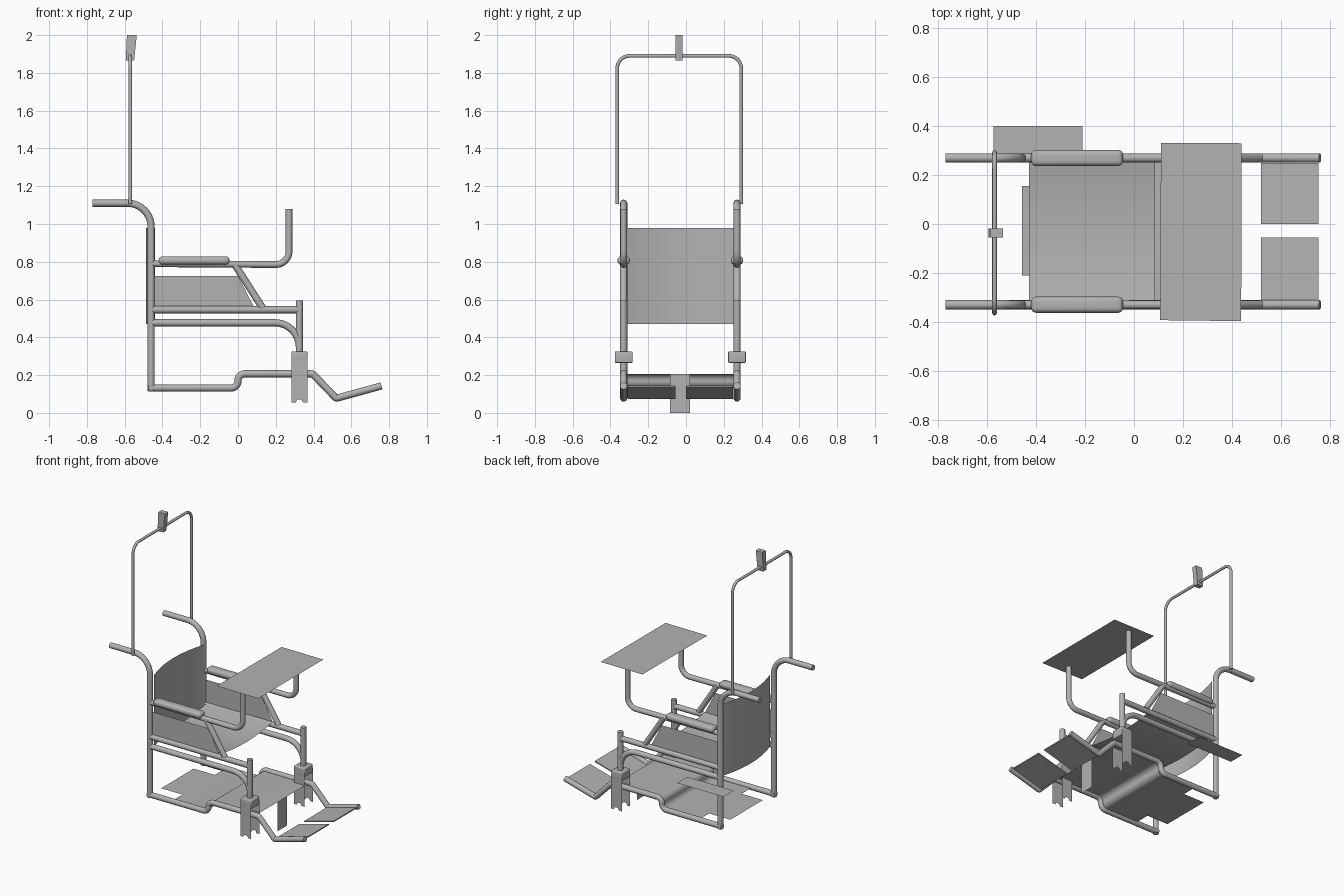
import bpy, math
from mathutils import Vector

if "Cube" in bpy.data.objects:
    bpy.data.objects.remove(bpy.data.objects["Cube"])

grey = bpy.data.materials.new("grey")
grey.diffuse_color = (0.45, 0.45, 0.45, 1)
grey.use_nodes = True
grey.node_tree.nodes["Principled BSDF"].inputs["Base Color"].default_value = grey.diffuse_color
CY = -0.03            # middle of the chair across its width
HALF = 0.30           # distance of each side frame from the middle


def add_mesh(name, verts, faces, smooth=False):
    me = bpy.data.meshes.new(name)
    me.from_pydata(verts, [], faces)
    me.materials.append(grey)
    for p in me.polygons:
        p.use_smooth = smooth
    ob = bpy.data.objects.new(name, me)
    bpy.context.collection.objects.link(ob)
    return ob


def fillet(pts, radii, n=8):
    """Round the inner corners of a polyline."""
    pts = [Vector(p) for p in pts]
    out = [pts[0]]
    for i in range(1, len(pts) - 1):
        p, r = pts[i], radii[i - 1]
        a, b = (pts[i - 1] - p).normalized(), (pts[i + 1] - p).normalized()
        half = a.angle(b) / 2
        d = r / math.tan(half)
        c = p + (a + b).normalized() * (r / math.sin(half))
        s, e = p + a * d - c, p + b * d - c
        for k in range(n + 1):
            v = s.lerp(e, k / n)
            out.append(c + v.normalized() * r)
    return out + [pts[-1]]


def tube(name, pts, r=0.019):
    cu = bpy.data.curves.new(name, 'CURVE')
    cu.dimensions = '3D'
    cu.bevel_depth = r
    cu.bevel_resolution = 4
    cu.use_fill_caps = True
    sp = cu.splines.new('POLY')
    sp.points.add(len(pts) - 1)
    for q, p in zip(sp.points, pts):
        q.co = (*p, 1)
    tmp = bpy.data.objects.new(name + "_path", cu)
    bpy.context.collection.objects.link(tmp)
    dg = bpy.context.evaluated_depsgraph_get()
    me = bpy.data.meshes.new_from_object(tmp.evaluated_get(dg))
    bpy.data.objects.remove(tmp)
    me.materials.clear()
    me.materials.append(grey)
    ob = bpy.data.objects.new(name, me)
    bpy.context.collection.objects.link(ob)
    bpy.ops.object.select_all(action='DESELECT')
    ob.select_set(True)
    bpy.context.view_layer.objects.active = ob
    bpy.ops.object.shade_smooth_by_angle(angle=math.radians(40))
    return ob


def box(name, x, y, z, bevel=0):
    v = [(a, b, c) for a in x for b in y for c in z]
    f = [(0, 1, 3, 2), (4, 6, 7, 5), (0, 4, 5, 1), (2, 3, 7, 6), (0, 2, 6, 4), (1, 5, 7, 3)]
    ob = add_mesh(name, v, f, bevel > 0)
    if bevel:
        m = ob.modifiers.new("round", 'BEVEL')
        m.width, m.segments = bevel, 5
    return ob


def strip(name, a, b, smooth=True):
    """Sheet spanned between two matching rows of points."""
    n = len(a)
    return add_mesh(name, list(a) + list(b),
                    [(i, i + 1, n + i + 1, n + i) for i in range(n - 1)], smooth)


# Side frames
for side, s in (("left", -1), ("right", 1)):
    y = CY + s * HALF
    P = lambda *xz: [(x, y, z) for x, z in xz]
    tube(side + "_back_post", fillet(P((-0.77, 1.11), (-0.46, 1.11), (-0.46, 0.115)), [0.125], 12))
    tube(side + "_lower_rail_and_footrest", fillet(
        P((-0.475, 0.132), (0.0, 0.132), (0.0, 0.207), (0.395, 0.207), (0.52, 0.077), (0.76, 0.143)),
        [0.036, 0.036, 0.03, 0.012], 6))
    tube(side + "_seat_rail", fillet(P((-0.46, 0.477), (0.325, 0.477), (0.325, 0.30)), [0.13], 10))
    tube(side + "_upper_rail", P((-0.46, 0.546), (0.325, 0.546)))
    tube(side + "_front_post", P((0.325, 0.595), (0.325, 0.30)))
    tube(side + "_arm_and_table_support", fillet(
        P((-0.46, 0.79), (0.27, 0.785), (0.27, 1.08)), [0.07], 10), 0.018)
    tube(side + "_arm_brace", P((-0.02, 0.79), (0.13, 0.556)))
    box(side + "_arm_pad", (-0.42, -0.045), (y - 0.033, y + 0.033), (0.785, 0.829), 0.02)
    add_mesh(side + "_arm_panel", P((-0.45, 0.56), (0.085, 0.56), (0.0, 0.725), (-0.45, 0.725)), [(0, 1, 2, 3)])

    # Caster fork: block with two notched cheeks
    box(side + "_caster_block", (0.282, 0.368), (y - 0.047, y + 0.047), (0.265, 0.325), 0.006)
    for k, t in (("inner", -s), ("outer", s)):
        yy = y + t * 0.047
        add_mesh(f"{side}_{k}_caster_cheek",
                 [(x, yy, z) for x, z in ((0.282, 0.30), (0.282, 0.055), (0.305, 0.055), (0.315, 0.072),
                                          (0.335, 0.072), (0.345, 0.055), (0.368, 0.055), (0.368, 0.30))],
                 [tuple(range(8))])

    # Footplate resting on the footrest tube
    ys = (-0.31, -0.055) if s < 0 else (0.0, 0.25)
    v = [(x, b, z + h) for x, z in ((0.52, 0.077), (0.755, 0.141)) for b in ys for h in (-0.004, 0.004)]
    add_mesh(side + "_footplate", v, [(0, 1, 3, 2), (4, 6, 7, 5), (0, 4, 5, 1),
                                      (2, 3, 7, 6), (0, 2, 6, 4), (1, 5, 7, 3)])

# Sagging seat and curved backrest
ts = [i / 12 - 1 for i in range(25)]
sag = [(CY + 0.285 * t, 1 - t * t) for t in ts]
strip("seat", [(-0.43, y, 0.563 - 0.028 * k) for y, k in sag],
      [(0.085, y, 0.563 - 0.028 * k) for y, k in sag])
strip("backrest", [(-0.44 - 0.048 * k, y, 0.47) for y, k in sag],
      [(-0.44 - 0.048 * k, y, 0.98) for y, k in sag])

# Stepped lower platform with a narrower rear tab
step = fillet([(-0.29, 0, 0.132), (0, 0, 0.132), (0, 0, 0.207), (0.37, 0, 0.207)], [0.036, 0.036], 6)
strip("platform", [(p.x, -0.315, p.z) for p in step], [(p.x, 0.255, p.z) for p in step])
strip("platform_tab", [(-0.457, -0.21, 0.132), (-0.29, -0.21, 0.132)],
      [(-0.457, 0.155, 0.132), (-0.29, 0.155, 0.132)], False)
strip("front_support_plate", [(0.37, -0.084, 0), (0.37, 0.021, 0)],
      [(0.37, -0.084, 0.207), (0.37, 0.021, 0.207)], False)

# Table top and side shelf
strip("table_top", [(0.107, -0.393, 1.08), (0.438, -0.397, 1.08)],
      [(0.11, 0.332, 1.08), (0.44, 0.33, 1.08)], False)
strip("side_shelf", [(-0.575, 0.285, 0.42), (-0.21, 0.285, 0.42)],
      [(-0.575, 0.40, 0.42), (-0.21, 0.40, 0.42)], False)

# Overhead hoop with its hook block
tube("overhead_hoop", fillet([(-0.57, -0.364, 1.105), (-0.57, -0.364, 1.89),
                              (-0.57, 0.292, 1.89), (-0.57, 0.292, 1.105)], [0.065, 0.065], 10), 0.0095)
block = box("hoop_block", (-0.594, -0.55), (-0.055, -0.018), (1.865, 2.0))
for v in block.data.vertices:
    if v.co.z > 1.9:
        v.co.x += 0.006 if v.co.x < -0.57 else 0.014
